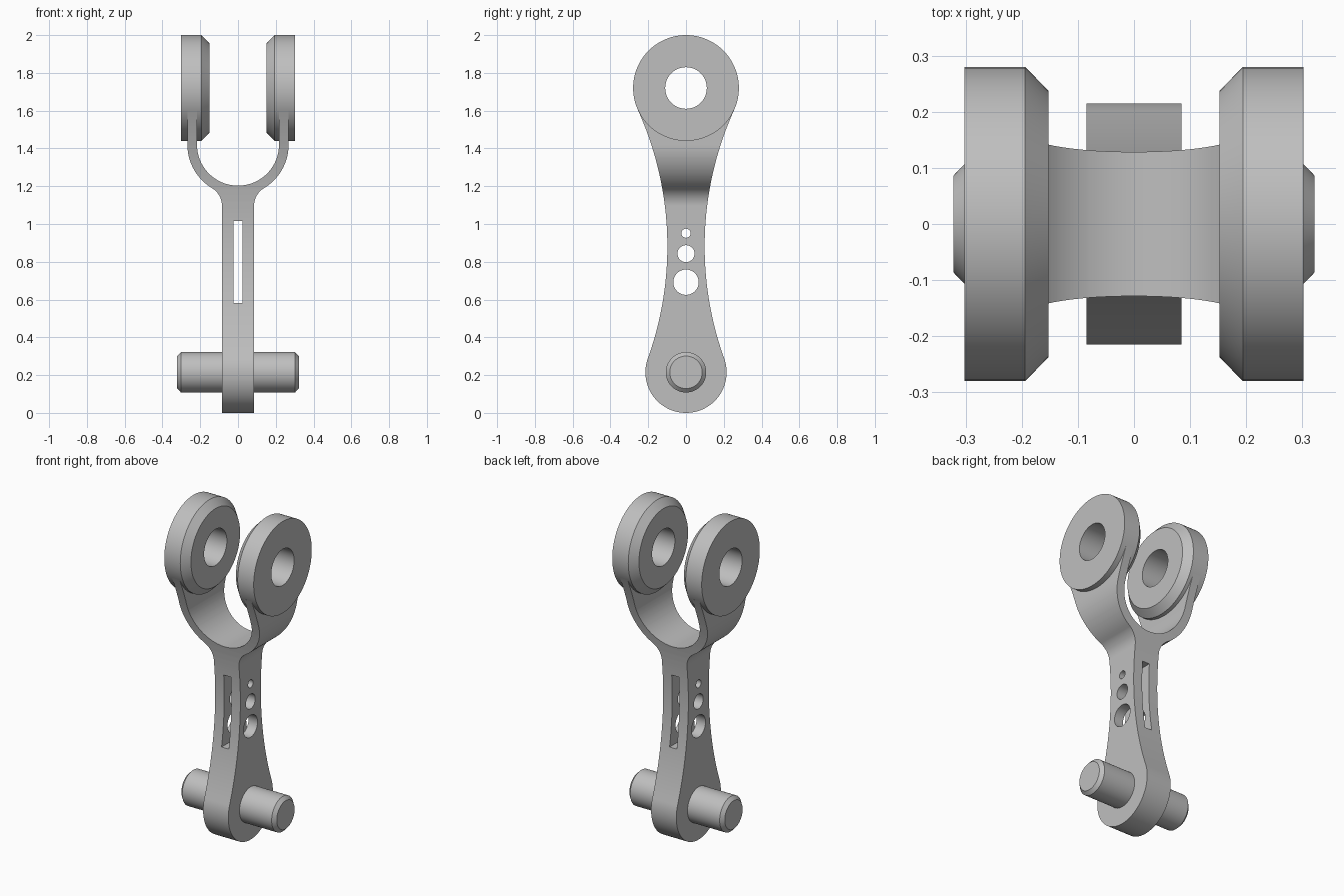
import bpy, bmesh
from math import sin, cos, pi, sqrt, atan2
from mathutils import Vector

cube = bpy.data.objects.get("Cube")
if cube:
    bpy.data.objects.remove(cube)

metal = bpy.data.materials.new("plain grey metal")
metal.use_nodes = True
GREY = (0.52, 0.52, 0.52, 1)
metal.diffuse_color = GREY
metal.node_tree.nodes["Principled BSDF"].inputs["Base Color"].default_value = GREY

# Main dimensions
PIN_Z, FOOT_R = 0.215, 0.215
EYE_Z, EYE_R, BORE_R = 1.72, 0.28, 0.11
STEM, FORK_Z, FORK_OUT, FORK_IN = 0.085, 1.42, 0.268, 0.217
FILLET, WAIST_R, ARM_TOP = 0.11, 1.75, 1.6


def finish(name, bm):
    bmesh.ops.recalc_face_normals(bm, faces=bm.faces)
    mesh = bpy.data.meshes.new(name)
    bm.to_mesh(mesh)
    bm.free()
    mesh.materials.append(metal)
    obj = bpy.data.objects.new(name, mesh)
    bpy.context.collection.objects.link(obj)
    return obj


def arc(cx, cz, r, a, b, n):
    """Points on a circle from angle a to angle b."""
    return [(cx + r * cos(a + (b - a) * i / n), cz + r * sin(a + (b - a) * i / n))
            for i in range(n + 1)]


def prism(name, outline, axis, half):
    """Extrude a (horizontal, z) outline along the x or y axis."""
    bm = bmesh.new()
    if axis == "x":
        pts, push = [(-half, h, z) for h, z in outline], Vector((2 * half, 0, 0))
    else:
        pts, push = [(h, -half, z) for h, z in outline], Vector((0, 2 * half, 0))
    face = bm.faces.new([bm.verts.new(p) for p in pts])
    out = bmesh.ops.extrude_face_region(bm, geom=[face])
    moved = [v for v in out["geom"] if isinstance(v, bmesh.types.BMVert)]
    bmesh.ops.translate(bm, verts=moved, vec=push)
    return finish(name, bm)


def lathe(name, profile, z, closed, n=96):
    """Turn an (x, radius) profile about a line along x at height z."""
    bm = bmesh.new()
    rings = [[bm.verts.new((x, r * cos(2 * pi * i / n), z + r * sin(2 * pi * i / n)))
              for i in range(n)] for x, r in profile]
    pairs = list(zip(rings, rings[1:]))
    if closed:
        pairs.append((rings[-1], rings[0]))
    else:
        bm.faces.new(rings[0])
        bm.faces.new(rings[-1])
    for a, b in pairs:
        for i in range(n):
            j = (i + 1) % n
            bm.faces.new((a[i], a[j], b[j], b[i]))
    return finish(name, bm)


def boolean(obj, cutter, operation):
    mod = obj.modifiers.new(operation, "BOOLEAN")
    mod.operation, mod.object, mod.solver = operation, cutter, "EXACT"
    bpy.context.view_layer.objects.active = obj
    bpy.ops.object.modifier_apply(modifier=mod.name)
    bpy.data.objects.remove(cutter)


def smooth(obj):
    bpy.ops.object.select_all(action="DESELECT")
    obj.select_set(True)
    bpy.context.view_layer.objects.active = obj
    bpy.ops.object.shade_smooth_by_angle()
    mod = obj.modifiers.new("even shading", "WEIGHTED_NORMAL")
    mod.keep_sharp = True


def mirrored(half):
    return half + [(-h, z) for h, z in reversed(half)]


# Forked front outline: stem, fillet, outer bow, then inner bow
fx = STEM + FILLET
fz = FORK_Z - sqrt((FORK_OUT + FILLET) ** 2 - fx ** 2)
join = atan2(FORK_Z - fz, -fx)
half = [(STEM, -0.1)] + arc(fx, fz, FILLET, pi, join, 12)
half += arc(0, FORK_Z, FORK_OUT, join - pi, 0, 20)[1:]
half += [(FORK_OUT, ARM_TOP), (FORK_IN, ARM_TOP)]
half += arc(0, FORK_Z, FORK_IN, 0, -pi / 2, 28)[:-1]
bow_bottom = [(0, FORK_Z - FORK_IN)]
link_body = prism("forked_link", half + bow_bottom + [(-h, z) for h, z in reversed(half)], "y", 0.5)

# Side outline: round foot and a waist arc touching both the foot and the eye
ra, rb = WAIST_R + FOOT_R, WAIST_R + EYE_R
span = EYE_Z - PIN_Z
wz = PIN_Z + (span ** 2 + ra ** 2 - rb ** 2) / (2 * span)
wx = sqrt(ra ** 2 - (wz - PIN_Z) ** 2)
low = atan2(wz - PIN_Z, wx)
high = atan2(EYE_Z - wz, wx)
side = arc(0, PIN_Z, FOOT_R, -pi / 2, low, 36)[1:]
side += arc(wx, wz, WAIST_R, pi + low, pi - high, 40)[1:]
side = [(0, 0)] + side + [(-h, z) for h, z in reversed(side)]
boolean(link_body, prism("side_shape", side, "x", 0.5), "INTERSECT")

# Slot through the stem and three lightening holes
slot = mirrored([(0.024, 0.583), (0.024, 1.015)])
boolean(link_body, prism("slot_cutter", slot, "y", 0.5), "DIFFERENCE")
for z, r in ((0.692, 0.067), (0.843, 0.045), (0.951, 0.024)):
    boolean(link_body, lathe("hole_cutter", [(-0.5, r), (0.5, r)], z, False, 64), "DIFFERENCE")
smooth(link_body)

# Fork eyes: thick bored discs, chamfered on the inner side
for name, s in (("left_eye", 1), ("right_eye", -1)):
    rim = [(0.152, BORE_R), (0.152, 0.237), (0.194, EYE_R), (0.302, EYE_R), (0.302, BORE_R)]
    smooth(lathe(name, [(s * x, r) for x, r in rim], EYE_Z, True))

# Cross pin with chamfered ends
smooth(lathe("cross_pin", [(-0.322, 0.086), (-0.302, 0.107), (0.302, 0.107), (0.322, 0.086)],
             PIN_Z, False))
